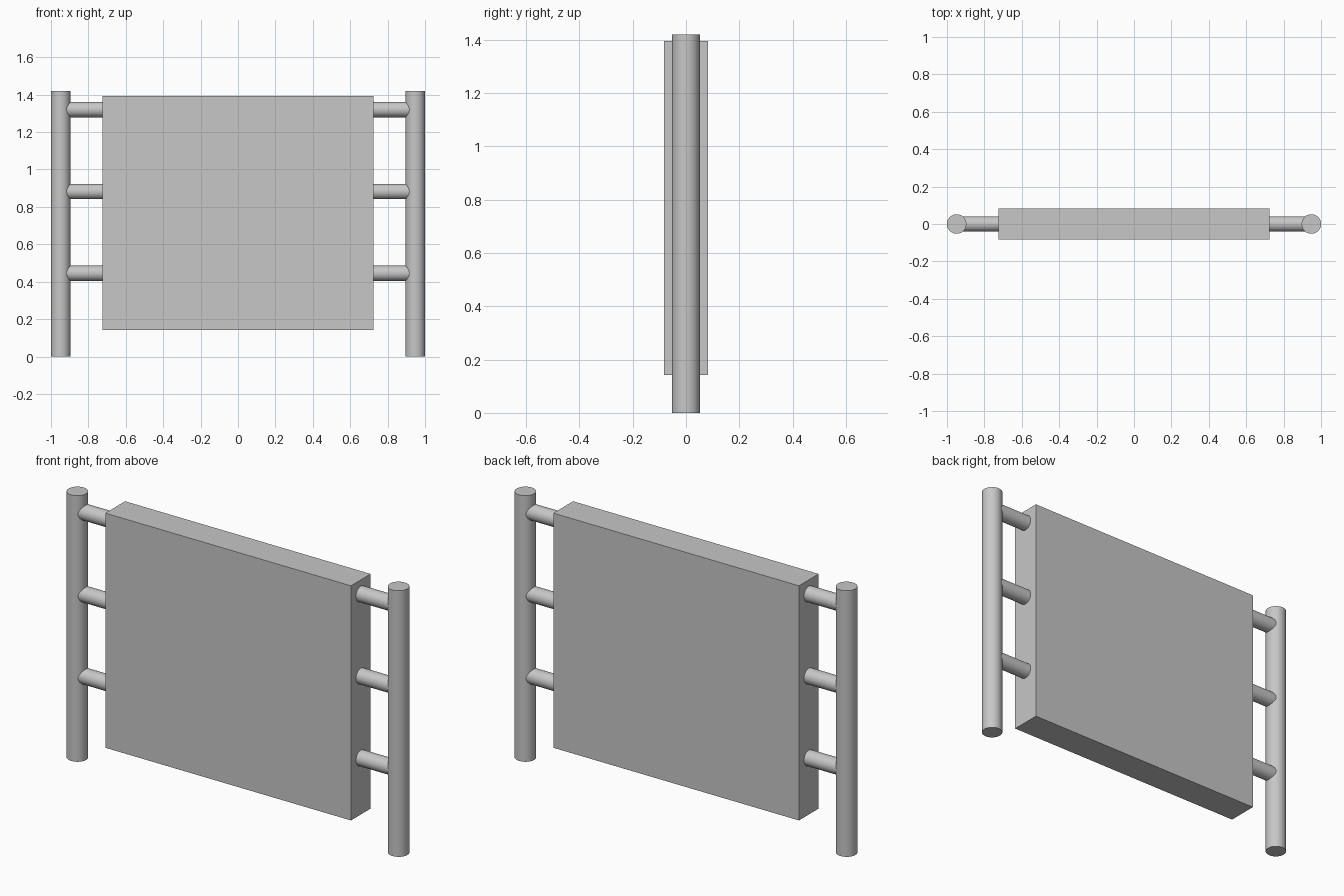
import bpy
import math

cube = bpy.data.objects.get("Cube")
if cube:
    bpy.data.objects.remove(cube, do_unlink=True)

GREY = (0.57, 0.57, 0.57, 1)
mat = bpy.data.materials.new("plain grey")
mat.use_nodes = True
mat.diffuse_color = GREY
mat.node_tree.nodes["Principled BSDF"].inputs["Base Color"].default_value = GREY


def finish(name):
    obj = bpy.context.object
    obj.name = obj.data.name = name
    obj.data.materials.append(mat)
    return obj


def rod(name, radius, length, location, rotation=(0, 0, 0)):
    bpy.ops.mesh.primitive_cylinder_add(vertices=64, radius=radius, depth=length,
                                        location=location, rotation=rotation)
    bpy.ops.object.shade_smooth_by_angle(angle=math.radians(30))
    return finish(name)


# Thick flat panel
BOTTOM, TOP, HALF_WIDTH = 0.142, 1.394, 0.725
bpy.ops.mesh.primitive_cube_add(size=1, location=(0, 0, (BOTTOM + TOP) / 2))
panel = finish("panel")
panel.scale = (2 * HALF_WIDTH, 0.166, TOP - BOTTOM)

# Upright posts, each joined to the panel by three short rails
POST_R, HEIGHT = 0.052, 1.42
POST_X = 1 - POST_R
for side, sign in (("left", 1), ("right", -1)):
    rod(f"{side}_post", POST_R, HEIGHT, (sign * POST_X, 0, HEIGHT / 2))
    for level, z in (("lower", 0.445), ("middle", 0.882), ("upper", 1.32)):
        rod(f"{side}_{level}_rail", 0.041, POST_X - HALF_WIDTH,
            (sign * (POST_X + HALF_WIDTH) / 2, 0, z), (0, math.pi / 2, 0))
